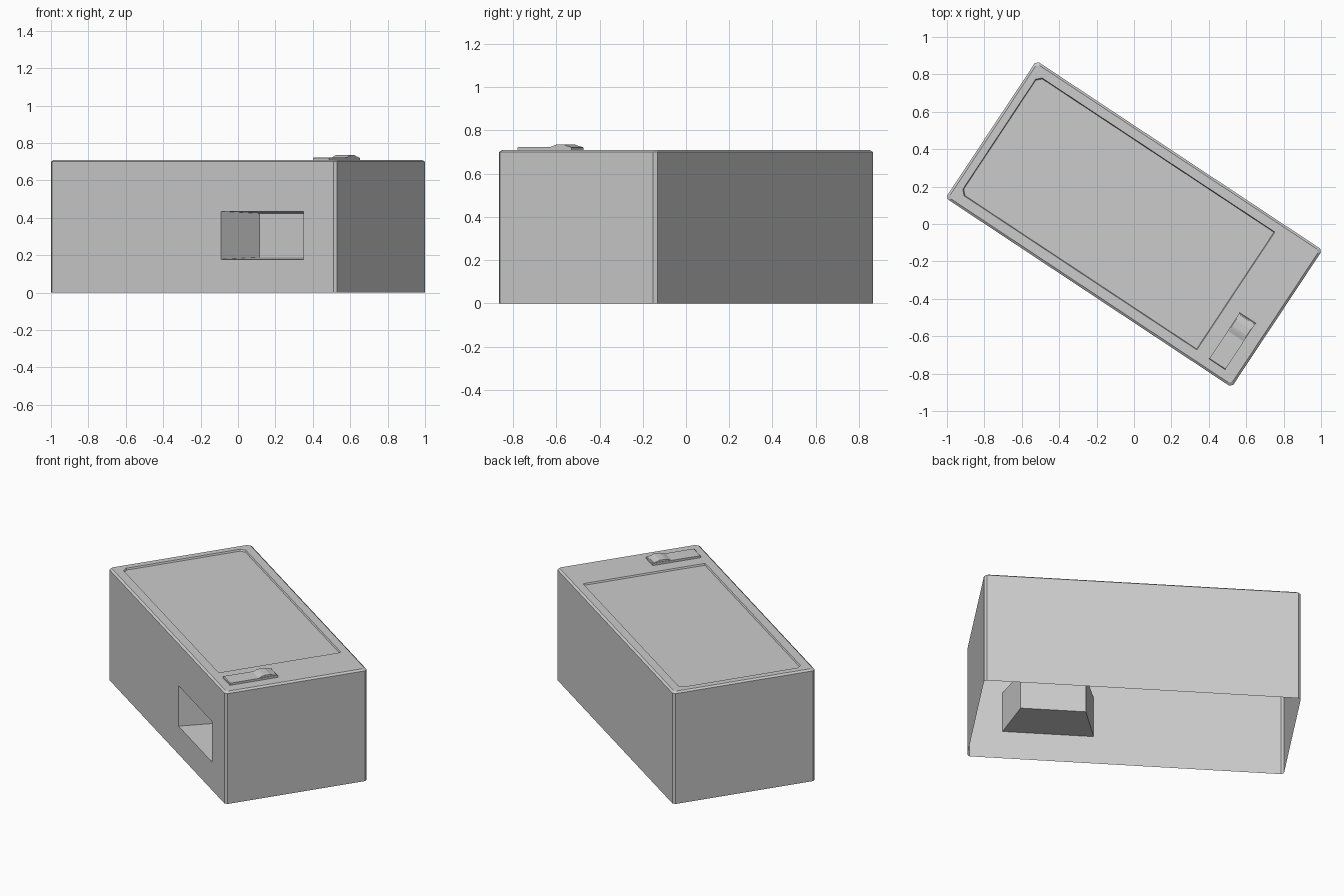
import bpy, bmesh, math

if "Cube" in bpy.data.objects:
    bpy.data.objects.remove(bpy.data.objects["Cube"])

ANGLE = math.radians(-33.5)
HL, HW = 0.917, 0.44      # half length and half width of the body
TOP = 0.71


def ring(bm, u0, u1, v0, v1, z, c0, c1):
    """Chamfered rectangle, counter-clockwise; c0/c1 = corner cut at the u0/u1 end."""
    pts = [(u0 + c0, v0), (u1 - c1, v0), (u1, v0 + c1), (u1, v1 - c1),
           (u1 - c1, v1), (u0 + c0, v1), (u0, v1 - c0), (u0, v0 + c0)]
    return [bm.verts.new((u, v, z)) for u, v in pts]


def bridge(bm, a, b, skip=()):
    n = len(a)
    for i in range(n):
        if i not in skip:
            j = (i + 1) % n
            bm.faces.new((a[i], a[j], b[j], b[i]))


def finish(bm, name):
    bmesh.ops.recalc_face_normals(bm, faces=bm.faces)
    me = bpy.data.meshes.new(name)
    bm.to_mesh(me)
    bm.free()
    ob = bpy.data.objects.new(name, me)
    bpy.context.collection.objects.link(ob)
    ob.rotation_euler.z = ANGLE
    return ob


# Open-bottomed body shell with chamfered edges and sunken lid panel
bm = bmesh.new()
c = 0.015
base = ring(bm, -HL, HL, -HW, HW, 0, c, c)
upper = ring(bm, -HL, HL, -HW, HW, TOP - 0.01, c, c)
e = 0.012
rim = ring(bm, -HL + e, HL - e, -HW + e, HW - e, TOP, c, c)
lid_top = ring(bm, -0.866, 0.652, -0.376, 0.38, TOP, 0.025, 0.003)
g = 0.004
lid_low = ring(bm, -0.866 + g, 0.652 - g, -0.376 + g, 0.38 - g, TOP - 0.01, 0.025, 0.003)
bridge(bm, base, upper, skip=(0,))
bridge(bm, upper, rim)
bridge(bm, rim, lid_top)
bridge(bm, lid_top, lid_low)
bm.faces.new(lid_low)


# Tapered pocket in the long front wall
def opening(u0, u1, z0, z1, v):
    return [bm.verts.new(p) for p in ((u0, v, z0), (u1, v, z0), (u1, v, z1), (u0, v, z1))]


wall = [base[0], base[1], upper[1], upper[0]]
mouth = opening(0.183, 0.711, 0.178, 0.435, -HW)
back = opening(0.258, 0.636, 0.189, 0.424, -0.18)
bridge(bm, wall, mouth)
bridge(bm, mouth, back)
bm.faces.new(back)
finish(bm, "body_shell")


# Parts of the latch: side profiles (v, z) extruded across u
def profile_part(name, profile, u0, u1):
    b = bmesh.new()
    ends = [[b.verts.new((u, v, z)) for v, z in profile] for u in (u0, u1)]
    bridge(b, *ends)
    for end in ends:
        b.faces.new(end)
    return finish(b, name)


profile_part("latch_plate", [(-0.38, 0.705), (-0.083, 0.705), (-0.083, 0.72),
                             (-0.087, 0.723), (-0.376, 0.723), (-0.38, 0.72)], 0.733, 0.836)
profile_part("latch_handle", [(-0.2, 0.718), (-0.088, 0.718), (-0.092, 0.724), (-0.115, 0.73),
                              (-0.128, 0.735), (-0.165, 0.735), (-0.18, 0.731), (-0.2, 0.723)],
             0.737, 0.832)
